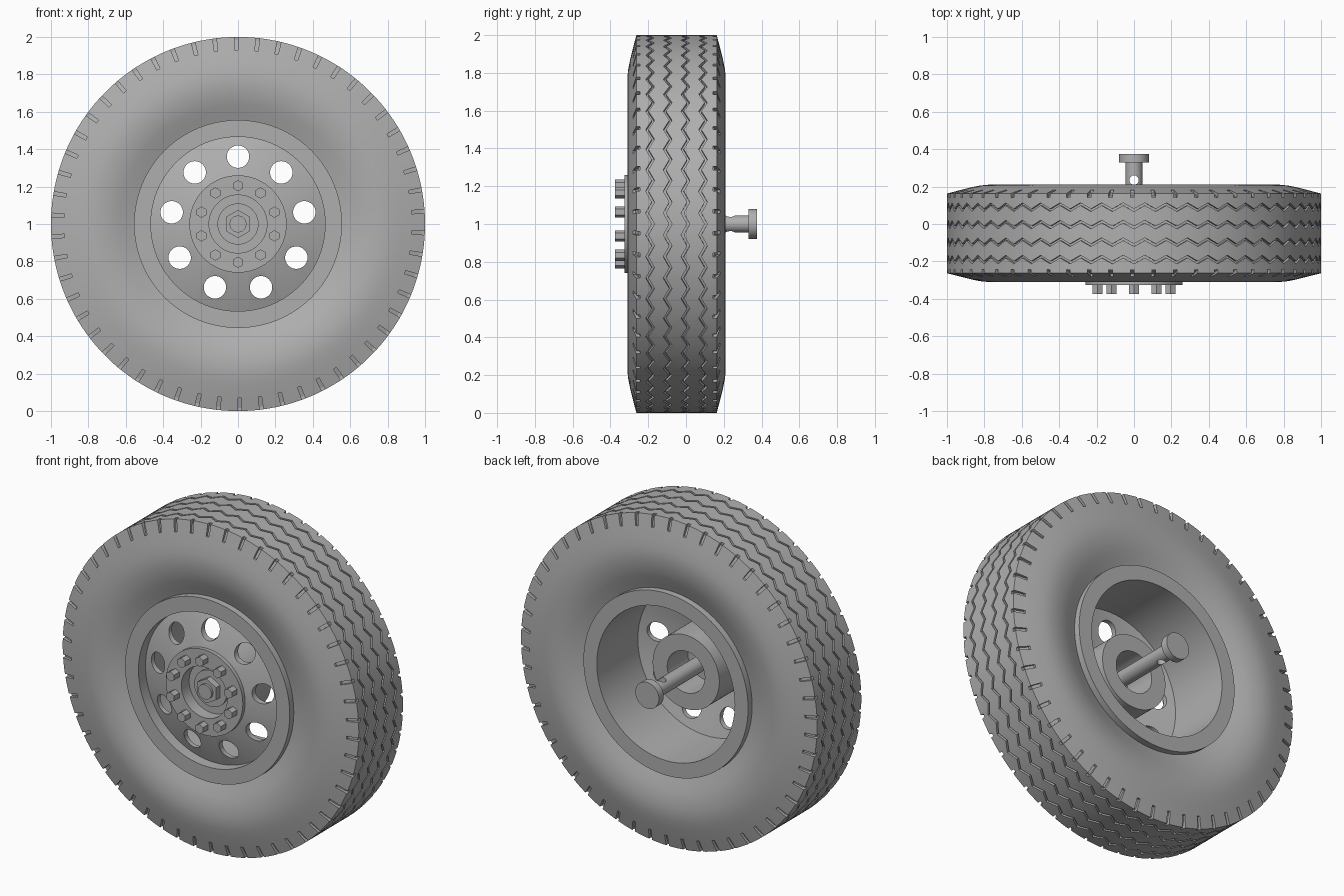
import bpy, bmesh
from math import pi, sin, cos, hypot
from mathutils import Matrix, Vector

if "Cube" in bpy.data.objects:
    bpy.data.objects.remove(bpy.data.objects["Cube"])

grey = bpy.data.materials.new("plain grey")
grey.use_nodes = True
colour = (0.43, 0.43, 0.43, 1)
grey.diffuse_color = colour
grey.node_tree.nodes["Principled BSDF"].inputs["Base Color"].default_value = colour

AXIS_Z = 1.0      # height of the wheel axis
MID_Y = -0.05     # centre plane of the tyre


def finish(name, bm):
    bmesh.ops.recalc_face_normals(bm, faces=bm.faces[:])
    mesh = bpy.data.meshes.new(name)
    bm.to_mesh(mesh)
    bm.free()
    mesh.materials.append(grey)
    obj = bpy.data.objects.new(name, mesh)
    bpy.context.collection.objects.link(obj)
    return obj


def activate(obj):
    bpy.ops.object.select_all(action='DESELECT')
    obj.select_set(True)
    bpy.context.view_layer.objects.active = obj


def smooth(obj):
    activate(obj)
    bpy.ops.object.shade_smooth_by_angle(angle=pi / 6)


def wheel_point(r, a, y):
    return Vector((r * sin(a), y, AXIS_Z + r * cos(a)))


def skin(bm, rings):
    """Join rings of vertices into a closed tube; returns {(ring, column): face}."""
    n, m = len(rings), len(rings[0])
    return {(i, j): bm.faces.new((rings[i][j], rings[i][(j + 1) % m],
                                  rings[(i + 1) % n][(j + 1) % m], rings[(i + 1) % n][j]))
            for i in range(n) for j in range(m)}


def lathe(name, profile, segments=96):
    """Spin a closed (radius, y) profile around the wheel axis."""
    bm = bmesh.new()
    skin(bm, [[bm.verts.new(wheel_point(r, 2 * pi * i / segments, y)) for r, y in profile]
              for i in range(segments)])
    return finish(name, bm)


def cylinder(name, radius, y0, y1, segments=48, x=0, z=AXIS_Z, upright=False):
    bm = bmesh.new()
    turn = Matrix() if upright else Matrix.Rotation(pi / 2, 4, 'X')
    place = Matrix.Translation((x, (y0 + y1) / 2, z)) @ turn
    bmesh.ops.create_cone(bm, cap_ends=True, segments=segments, radius1=radius,
                          radius2=radius, depth=abs(y1 - y0), matrix=place)
    return finish(name, bm)


def cut(obj, cutters):
    for cutter in cutters:
        cutter.hide_render = True
        mod = obj.modifiers.new("hole", 'BOOLEAN')
        mod.operation = 'DIFFERENCE'
        mod.solver = 'EXACT'
        mod.object = cutter
        activate(obj)
        bpy.ops.object.modifier_apply(modifier=mod.name)
        bpy.data.objects.remove(cutter)


def build_tyre():
    # half of the sidewall, as radius and distance from the centre plane
    side = [(1, .213), (.93, .231), (.87, .246), (.82, .256), (.78, .26), (.74, .259),
            (.69, .252), (.64, .238), (.59, .218), (.54, .2)]
    # columns across the tyre: radius, offset, zigzag amount
    cols = [(r, -s, 0) for r, s in reversed(side)] + [(1, -.193, 0)]
    groove_cols = set()
    for g in (-.14, -.047, .047, .14):
        groove_cols.add(len(cols))
        cols += [(1, g - .007, .016), (1, g + .007, .016)]
    cols += [(1, .193, 0)] + [(r, s, 0) for r, s in side]
    last = len(cols) - 1
    edge = len(side) - 1
    notch_cols = {edge - 1, edge, last - edge, last - edge + 1 - 1, last - edge - 1}

    # four steps to each tread period, the last one as wide as a notch
    bm = bmesh.new()
    steps = (0, .17, .5, .83)
    periods = 54
    rings = []
    for p in range(periods):
        for f in steps:
            wave = 1 - 4 * abs(f - .5)
            a = 2 * pi * (p + f) / periods
            rings.append([bm.verts.new(wheel_point(r, a, MID_Y + s + zig * wave))
                          for r, s, zig in cols])
    faces = skin(bm, rings)

    # sink the zigzag grooves and the shoulder notches
    sunk = [f for (i, j), f in faces.items()
            if j in groove_cols or (j in notch_cols and i % 4 == 3)]
    result = bmesh.ops.extrude_face_region(bm, geom=sunk)
    old = [f for f in sunk if f.is_valid]
    if old:
        bmesh.ops.delete(bm, geom=old, context='FACES')
    for v in result["geom"]:
        if isinstance(v, bmesh.types.BMVert):
            r = hypot(v.co.x, v.co.z - AXIS_Z)
            s = v.co.y - MID_Y
            if r > .95:
                k = (r - .017) / r
                v.co.x *= k
                v.co.z = AXIS_Z + (v.co.z - AXIS_Z) * k
            if abs(s) > .2:
                v.co.y -= .014 if s > 0 else -.014
    return finish("tyre", bm)


smooth(build_tyre())

# Rim: barrel with a flat flange on each side
smooth(lathe("rim", [(.556, -.295), (.556, -.22), (.53, -.22), (.53, .12), (.556, .12),
                     (.556, .195), (.466, .195), (.466, -.295)]))

# Conical wheel disc with nine round holes
disc = lathe("wheel_disc", [(.47, -.225), (.47, -.2), (.2, -.28), (.2, -.31), (.26, -.302)])
cut(disc, [cylinder("hole_cutter", .06, -.4, -.1, 32, .36 * sin(a), AXIS_Z + .36 * cos(a))
           for a in (2 * pi * i / 9 for i in range(9))])
smooth(disc)

# Hub: front plate, open recess and rear sleeve
smooth(lathe("hub", [(.26, -.325), (.26, -.295), (.225, -.295), (.225, 0), (.127, 0),
                     (.127, -.2), (.03, -.2), (.03, -.25), (.155, -.25), (.155, -.325)]))

# Ring of ten hexagonal bolts
for i in range(10):
    a = 2 * pi * i / 10
    cylinder(f"wheel_bolt_{i + 1}", .03, -.375, -.32, 6, .205 * sin(a), AXIS_Z + .205 * cos(a))

# Axle pin with a cross hole, head, washer and nut
axle = cylinder("axle_pin", .045, -.32, .34)
cut(axle, [cylinder("pin_hole_cutter", .025, .11, .36, 32, upright=True)])
smooth(axle)
smooth(cylinder("axle_head", .08, .33, .375))
smooth(cylinder("axle_washer", .11, -.265, -.245))
cylinder("axle_nut", .075, -.305, -.26, 6)
